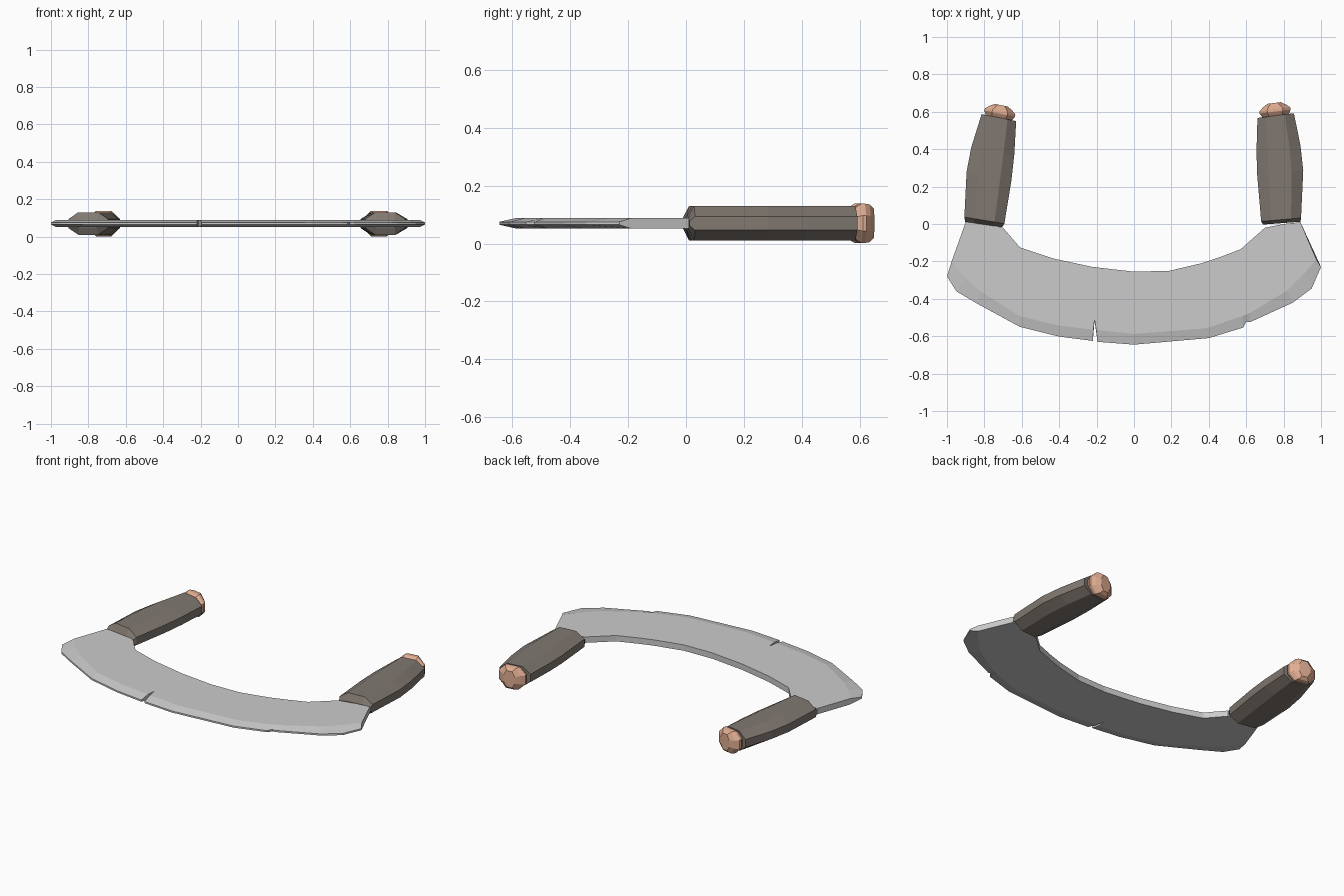
import bpy
from mathutils import Vector

if "Cube" in bpy.data.objects:
    bpy.data.objects.remove(bpy.data.objects["Cube"])

ZC = 0.07  # height of the knife's middle plane


def material(name, rgb):
    m = bpy.data.materials.new(name)
    m.diffuse_color = (*rgb, 1)
    m.use_nodes = True
    m.node_tree.nodes["Principled BSDF"].inputs["Base Color"].default_value = m.diffuse_color
    return m


def loft(name, rings, mat=None):
    """Join closed rings of equal length into a capped, flat-shaded solid."""
    n = len(rings[0])
    verts = [v for r in rings for v in r]
    faces = [tuple(range(n))[::-1], tuple(range(len(verts) - n, len(verts)))]
    for a in range(0, len(verts) - n, n):
        for k in range(n):
            j = (k + 1) % n
            faces.append((a + k, a + j, a + n + j, a + n + k))
    me = bpy.data.meshes.new(name)
    me.from_pydata(verts, [], faces)
    ob = bpy.data.objects.new(name, me)
    bpy.context.collection.objects.link(ob)
    if mat:
        me.materials.append(mat)
    bpy.context.view_layer.objects.active = ob
    ob.select_set(True)
    bpy.ops.object.mode_set(mode='EDIT')
    bpy.ops.mesh.select_all(action='SELECT')
    bpy.ops.mesh.remove_doubles(threshold=0.0005)
    bpy.ops.mesh.normals_make_consistent(inside=False)
    bpy.ops.object.mode_set(mode='OBJECT')
    ob.select_set(False)
    return ob


def octagon(left, right, h):
    """Flattened eight-sided ring spanning left to right, half height h."""
    c, u = (Vector(left) + Vector(right)) / 2, (Vector(right) - Vector(left)) / 2
    shape = [(1, .4), (.5, 1), (-.5, 1), (-1, .4), (-1, -.4), (-.5, -1), (.5, -1), (1, -.4)]
    return [((c + u * a).x, (c + u * a).y, ZC + b * h) for a, b in shape]


# Blade: sections of spine, bevel start and cutting edge, left to right (with two nicks)
sections = [
    ((-.90, .01), (-.975, -.20), (-1.0, -.28)),
    ((-.78, .00), (-.90, -.29), (-.95, -.36)),
    ((-.70, -.02), (-.82, -.36), (-.84, -.425)),
    ((-.61, -.125), (-.61, -.493), (-.61, -.55)),
    ((-.43, -.185), (-.40, -.543), (-.40, -.602)),
    ((-.22, -.23), (-.217, -.565), (-.22, -.625)),
    ((-.21, -.23), (-.211, -.51), (-.211, -.515)),
    ((-.20, -.232), (-.202, -.567), (-.195, -.63)),
    ((0, -.255), (0, -.588), (0, -.645)),
    ((.19, -.25), (.39, -.557), (.40, -.61)),
    ((.36, -.21), (.58, -.492), (.585, -.553)),
    ((.46, -.177), (.60, -.484), (.60, -.522)),
    ((.57, -.135), (.62, -.475), (.62, -.525)),
    ((.70, -.02), (.82, -.355), (.85, -.42)),
    ((.80, .00), (.91, -.265), (.95, -.345)),
    ((.89, .01), (.975, -.19), (1.0, -.23)),
]
T, E = .018, .005  # half thickness of body and of cutting edge
loft("blade", [[(*s, ZC + T), (*b, ZC + T), (*e, ZC + E),
                (*e, ZC - E), (*b, ZC - T), (*s, ZC - T)] for s, b, e in sections])

# Handles: left and right silhouette points at each ring
wood = material("dark_wood", (.22, .19, .165))
copper = material("copper", (.75, .42, .29))
handles = {
    "left": [((-.903, .012), (-.705, -.017)), ((-.907, .037), (-.693, .002)),
             ((-.895, .28), (-.655, .235)), ((-.87, .41), (-.64, .37)),
             ((-.815, .587), (-.63, .55))],
    "right": [((.69, -.003), (.89, .012)), ((.68, .014), (.893, .032)),
              ((.658, .27), (.905, .285)), ((.655, .39), (.89, .42)),
              ((.66, .567), (.855, .592))],
}
for side, pairs in handles.items():
    loft(side + "_handle",
         [octagon(l, r, .02 if i == 0 else .06) for i, (l, r) in enumerate(pairs)], wood)

    # Pommel: faceted cap along the handle axis (offset, half width, half height)
    l, r = (Vector(p) for p in pairs[-1])
    mid, across = (l + r) / 2, (r - l).normalized()
    axis = Vector((-across.y, across.x))
    cap = [(-.005, .07, .05), (.012, .078, .062), (.022, .084, .068),
           (.034, .083, .068), (.052, .062, .065), (.068, .035, .05)]
    loft(side + "_pommel",
         [octagon(mid + axis * t - across * w, mid + axis * t + across * w, h)
          for t, w, h in cap], copper)
